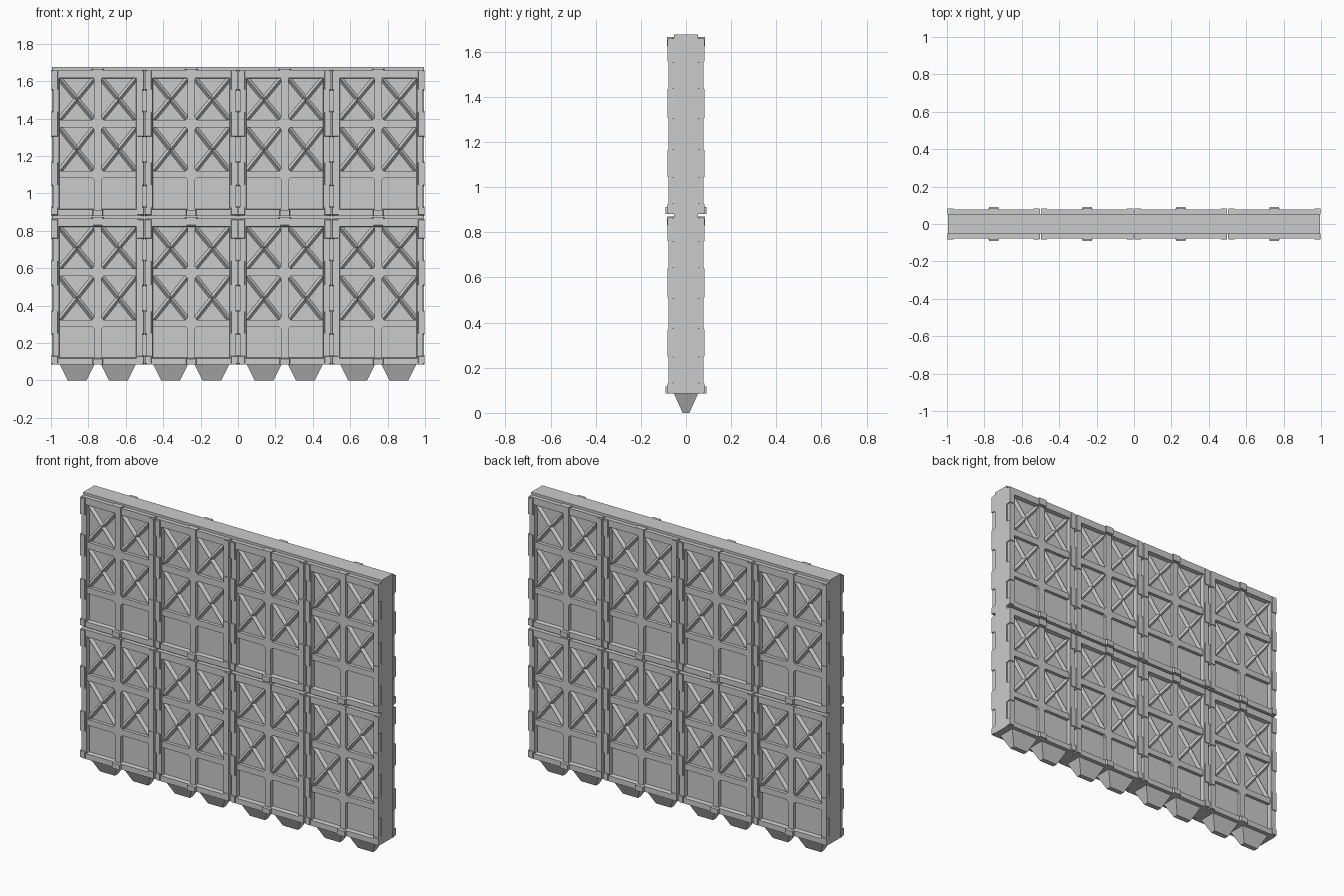
import bpy, bmesh, math
from mathutils import Matrix

if "Cube" in bpy.data.objects:
    bpy.data.objects.remove(bpy.data.objects["Cube"])

COLS = (-0.75, -0.25, 0.25, 0.75)
Z0, PITCH = 0.085, 0.795


def rect(x0, x1, z0, z1):
    return [(x0, z0), (x1, z0), (x1, z1), (x0, z1)]


def prism(bm, back, front, y0, y1):
    """Solid between two matching xz outlines at depths y0 and y1."""
    a = [bm.verts.new((x, y0, z)) for x, z in back]
    b = [bm.verts.new((x, y1, z)) for x, z in front]
    n = len(a)
    bm.faces.new(a)
    bm.faces.new(b)
    for i in range(n):
        j = (i + 1) % n
        bm.faces.new((a[i], a[j], b[j], b[i]))


def ring(bm, outer, inner, inner_back, y0, y1):
    """Rectangular frame, open at the back, with sloped inner walls."""
    loops = [[bm.verts.new((x, y, z)) for x, z in pts]
             for pts, y in ((outer, y0), (outer, y1), (inner, y1), (inner_back, y0))]
    for p, q in zip(loops, loops[1:]):
        for i in range(4):
            j = (i + 1) % 4
            bm.faces.new((p[i], p[j], q[j], q[i]))


def finish(bm, name):
    bmesh.ops.recalc_face_normals(bm, faces=bm.faces)
    me = bpy.data.meshes.new(name)
    bm.to_mesh(me)
    bm.free()
    return me


def add(name, me, loc=(0, 0, 0), turn=0):
    ob = bpy.data.objects.new(name, me)
    ob.location = loc
    ob.rotation_euler.z = turn
    bpy.context.collection.objects.link(ob)


# Core slab
bm = bmesh.new()
r = rect(-0.995, 0.995, Z0, 1.675)
prism(bm, r, r, 0.053, -0.053)
add("core_slab", finish(bm, "core_slab"))

# Tapered feet, two under each column
bm = bmesh.new()
top = [bm.verts.new((x, y, Z0)) for x, y in rect(-0.093, 0.093, -0.053, 0.053)]
low = [bm.verts.new((x, y, 0)) for x, y in rect(-0.05, 0.05, -0.015, 0.015)]
bm.faces.new(top)
bm.faces.new(low)
for i in range(4):
    j = (i + 1) % 4
    bm.faces.new((top[i], top[j], low[j], low[i]))
foot = finish(bm, "foot")
for c in COLS:
    for s in (-0.11, 0.11):
        add("foot", foot, (c + s, 0, 0))

# Panel frame with recessed field
bm = bmesh.new()
ring(bm, rect(-0.24, 0.24, 0, 0.78), rect(-0.207, 0.207, 0.033, 0.738),
     rect(-0.203, 0.203, 0.037, 0.734), -0.05, -0.078)
frame = finish(bm, "panel_frame")

# Grille: centre post and two cross bars with chamfered corners
bm = bmesh.new()
half = [(0.019, 0.035)]
for lo, hi in ((0.203, 0.239), (0.473, 0.513)):
    half += [(0.019, lo - 0.012), (0.031, lo), (0.205, lo),
             (0.205, hi), (0.031, hi), (0.019, hi + 0.012)]
half.append((0.019, 0.736))
outline = half + [(-x, z) for x, z in reversed(half)]
prism(bm, outline, outline, -0.05, -0.073)
grille = finish(bm, "panel_grille")

# Ridged diagonal braces in the upper four windows
bm = bmesh.new()
for z0, z1 in ((0.239, 0.473), (0.513, 0.736)):
    for cx in (-0.112, 0.112):
        for s in (-1, 1):
            dx, dz = 0.186 * s, z1 - z0
            L = math.hypot(dx, dz)
            nx, nz = -dz / L * 0.014, dx / L * 0.014
            p = (cx - dx / 2, z0)
            q = (cx + dx / 2, z1)
            ends = [[bm.verts.new(v) for v in ((x + nx, -0.052, z + nz), (x, -0.070, z),
                                               (x - nx, -0.052, z - nz))] for x, z in (p, q)]
            a, b = ends
            bm.faces.new(a)
            bm.faces.new(b)
            for i in range(3):
                j = (i + 1) % 3
                bm.faces.new((a[i], a[j], b[j], b[i]))
braces = finish(bm, "panel_braces")

# Raised edge clips along both sides, plus top and bottom latches
bm = bmesh.new()
for s in (-1, 1):
    for lo, hi in ((0, 0.05), (0.16, 0.29), (0.42, 0.56), (0.67, 0.78)):
        base = rect(0.21, 0.247, lo, hi)
        face = rect(0.214, 0.246, lo + 0.006, hi - 0.006)
        prism(bm, [(x * s, z) for x, z in base], [(x * s, z) for x, z in face], -0.05, -0.083)
prism(bm, rect(-0.033, 0.033, -0.005, 0.035), rect(-0.025, 0.025, 0, 0.031), -0.05, -0.091)
prism(bm, rect(-0.033, 0.033, 0.74, 0.785), rect(-0.025, 0.025, 0.745, 0.785), -0.05, -0.084)
bmesh.ops.translate(bm, verts=[v for v in bm.verts if v.co.z < 0], vec=(0, 0, 0.005))
clips = finish(bm, "panel_clips")

# Place the panels on both sides
for side, turn in (("front", 0), ("back", math.pi)):
    for c in COLS:
        for row in range(2):
            for me in (frame, grille, braces, clips):
                add(side + "_" + me.name, me, (c, 0, Z0 + row * PITCH), turn)
